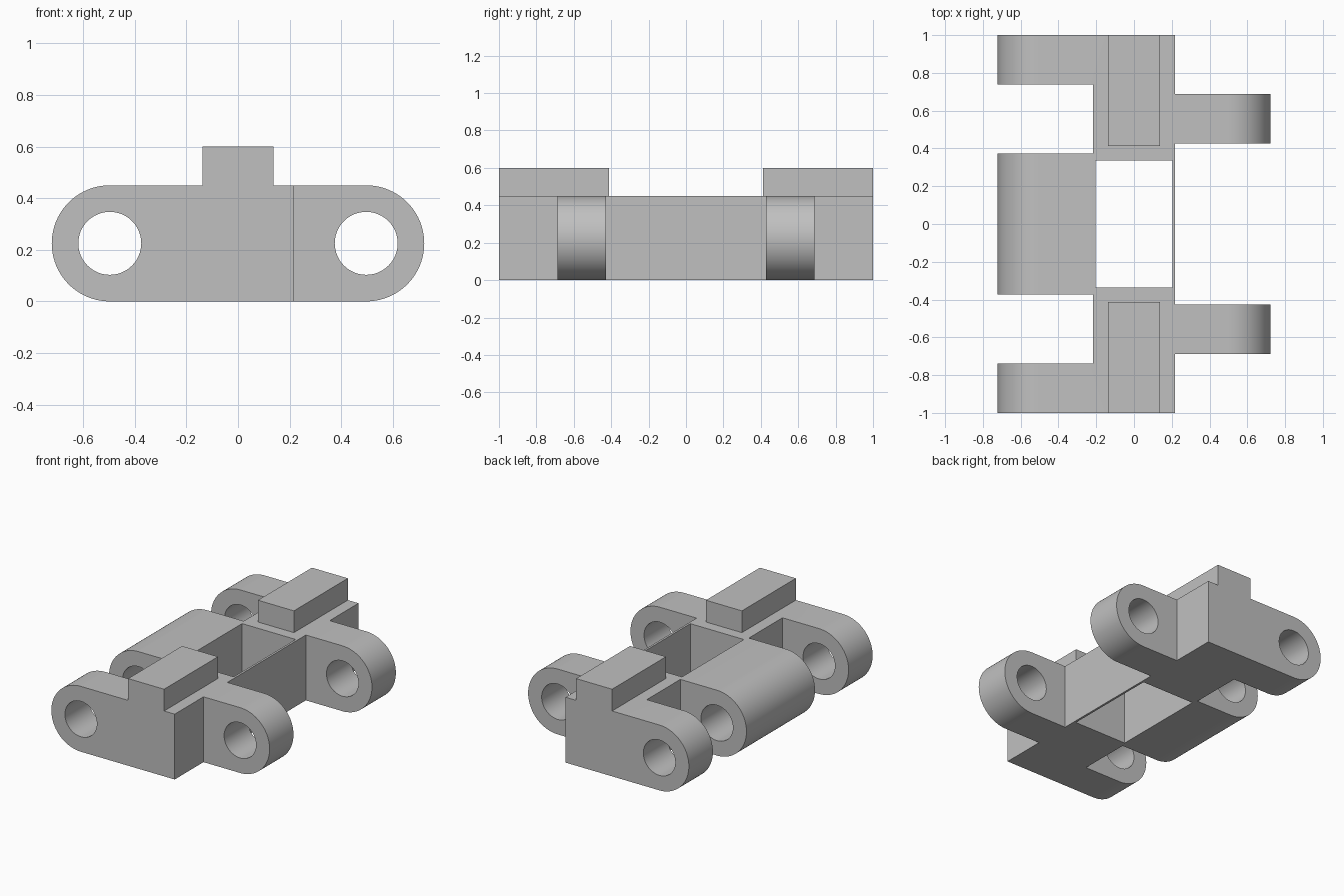
import bpy
import bmesh
from math import pi, cos, sin, radians

if "Cube" in bpy.data.objects:
    bpy.data.objects.remove(bpy.data.objects["Cube"], do_unlink=True)

HEIGHT = 0.45
RADIUS = HEIGHT / 2
PIN_X = 0.497       # distance of each pin axis from the centre
BORE = 0.122
SIDE = 0.218        # half width of the central body

grey = bpy.data.materials.new("plain grey")
grey.use_nodes = True
grey.diffuse_color = (0.53, 0.53, 0.53, 1)
grey.node_tree.nodes["Principled BSDF"].inputs["Base Color"].default_value = grey.diffuse_color


def extrude_y(name, outline, y0, y1):
    """Solid made from an x-z outline carried along y."""
    bm = bmesh.new()
    face = bm.faces.new([bm.verts.new((x, y0, z)) for x, z in outline])
    swept = bmesh.ops.extrude_face_region(bm, geom=[face])["geom"]
    bmesh.ops.translate(bm, vec=(0, y1 - y0, 0),
                        verts=[v for v in swept if isinstance(v, bmesh.types.BMVert)])
    bmesh.ops.recalc_face_normals(bm, faces=bm.faces)
    mesh = bpy.data.meshes.new(name)
    bm.to_mesh(mesh)
    bm.free()
    mesh.materials.append(grey)
    obj = bpy.data.objects.new(name, mesh)
    bpy.context.collection.objects.link(obj)
    return obj


def box(name, x0, x1, y0, y1, z0, z1):
    return extrude_y(name, [(x0, z0), (x1, z0), (x1, z1), (x0, z1)], y0, y1)


def arc(cx, r, start, sweep, steps):
    return [(cx + r * cos(start + sweep * i / steps),
             RADIUS + r * sin(start + sweep * i / steps)) for i in range(steps + 1)]


def combine(target, tool, operation):
    mod = target.modifiers.new("shape", "BOOLEAN")
    mod.operation = operation
    mod.solver = "EXACT"
    mod.object = tool
    bpy.context.view_layer.objects.active = target
    bpy.ops.object.modifier_apply(modifier=mod.name)
    bpy.data.objects.remove(tool, do_unlink=True)


# Full round-ended bar that the link is cut from
link = extrude_y("track_link", arc(PIN_X, RADIUS, -pi / 2, pi, 40)
                 + arc(-PIN_X, RADIUS, pi / 2, pi, 40), -1, 1)

# Gaps between the hinge lugs, mirrored front to back
for s in (-1, 1):
    for x0, x1, a, b in ((-1, -SIDE, 0.373, 0.738),
                         (SIDE, 1, 0.687, 1.1)):
        y0, y1 = sorted((s * a, s * b))
        combine(link, box("lug_gap", x0, x1, y0, y1, -0.1, 0.7), "DIFFERENCE")
combine(link, box("middle_gap", SIDE, 1, -0.427, 0.427, -0.1, 0.7), "DIFFERENCE")

# Central window, leaving a thin wall on the +x side
combine(link, box("window", -0.205, 0.203, -0.337, 0.337, -0.1, 0.7), "DIFFERENCE")

# Pin bores
for s in (-1, 1):
    bore = extrude_y("pin_bore", arc(s * PIN_X, BORE, 0, 2 * pi, 48)[:-1], -1.1, 1.1)
    combine(link, bore, "DIFFERENCE")

# Raised pads, flush with the outer ends
for y0, y1 in ((-1, -0.413), (0.413, 1)):
    combine(link, box("raised_pad", -0.137, 0.137, y0, y1, HEIGHT - 0.1, 0.6), "UNION")

bpy.ops.object.select_all(action="DESELECT")
link.select_set(True)
bpy.context.view_layer.objects.active = link
bpy.ops.object.shade_smooth_by_angle(angle=radians(30))
